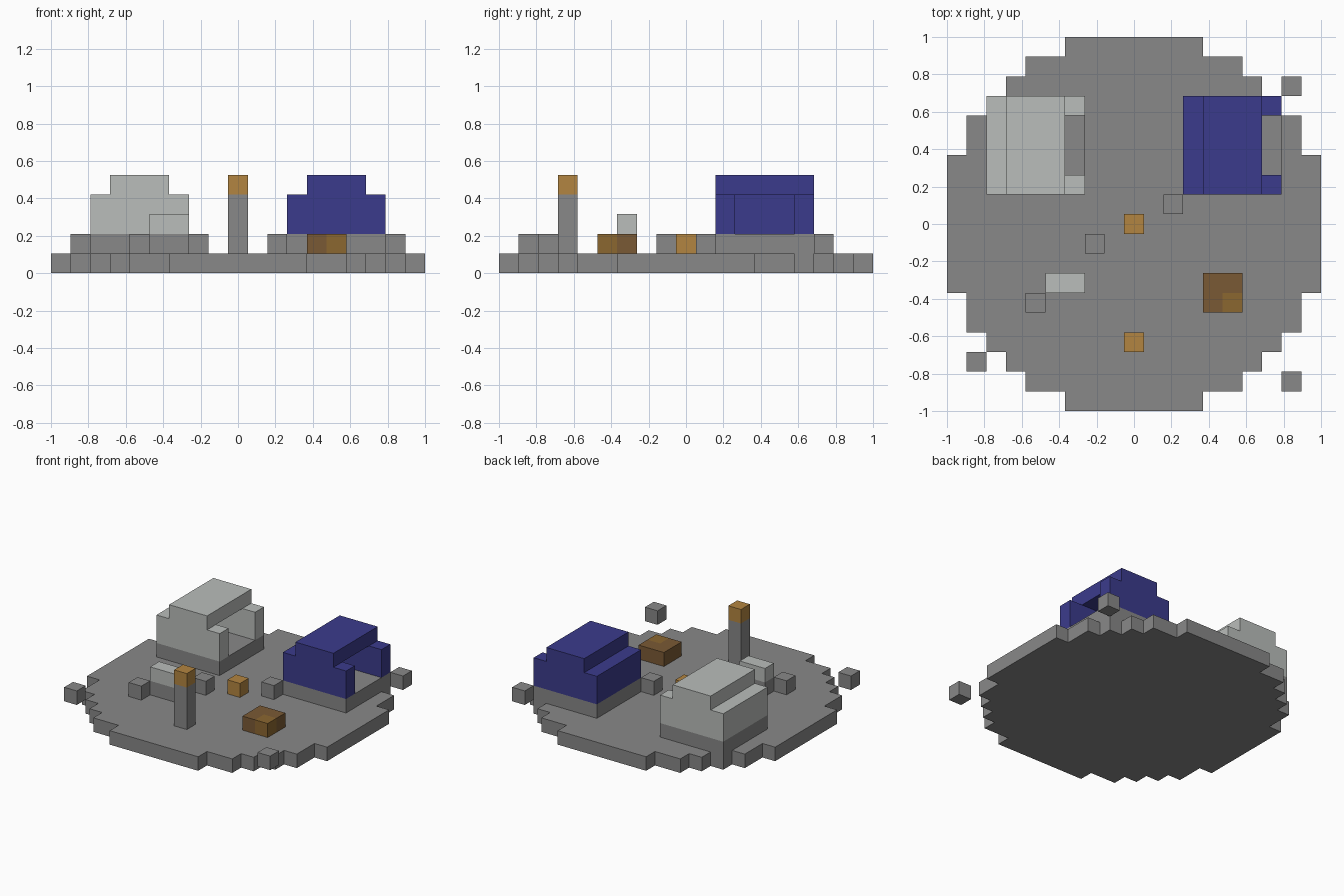
import bpy
import bmesh
from mathutils import Matrix, Vector

cube = bpy.data.objects.get("Cube")
if cube:
    bpy.data.objects.remove(cube)

U = 2 / 19          # side of one block
RADIUS = 9          # island radius in blocks


def material(name, r, g, b):
    m = bpy.data.materials.new(name)
    m.use_nodes = True
    m.diffuse_color = (r, g, b, 1)
    m.node_tree.nodes["Principled BSDF"].inputs["Base Color"].default_value = (r, g, b, 1)
    return m


STONE = material("grey stone", 0.246, 0.246, 0.246)
PLASTER = material("pale plaster", 0.49, 0.51, 0.495)
BLUE = material("deep blue", 0.044, 0.044, 0.262)
GOLD = material("gold", 0.45, 0.235, 0.052)
WOOD = material("dark wood", 0.195, 0.102, 0.035)
WOOD_LIGHT = material("medium wood", 0.26, 0.135, 0.03)


def finish(name, bm, mat):
    mesh = bpy.data.meshes.new(name)
    bmesh.ops.recalc_face_normals(bm, faces=bm.faces)
    bm.to_mesh(mesh)
    bm.free()
    mesh.materials.append(mat)
    obj = bpy.data.objects.new(name, mesh)
    bpy.context.collection.objects.link(obj)


def blocks(name, mat, *boxes):
    """Boxes given as inclusive block ranges: first corner, last corner."""
    bm = bmesh.new()
    for first, last in boxes:
        a, b = Vector(first), Vector(last)
        size = (b - a + Vector((1, 1, 1))) * U
        centre = ((a + b) / 2 + Vector((0, 0, 0.5))) * U
        bmesh.ops.create_cube(bm, size=1, matrix=Matrix.LocRotScale(centre, None, size))
    finish(name, bm, mat)


# Round stepped island: block-circle outline, extruded one block
right_edge = []
for row in range(-RADIUS, RADIUS + 1):
    half = max(c for c in range(RADIUS + 1) if c * c + row * row <= RADIUS * (RADIUS + 1)) + 0.5
    right_edge += [(half, row - 0.5), (half, row + 0.5)]
outline = right_edge + [(-x, y) for x, y in reversed(right_edge)]
outline = list(dict.fromkeys(outline))
bm = bmesh.new()
base = bm.faces.new([bm.verts.new((x * U, y * U, 0)) for x, y in outline])
top = bmesh.ops.extrude_face_region(bm, geom=[base], use_keep_orig=True)["geom"]
bmesh.ops.translate(bm, vec=(0, 0, U), verts=[v for v in top if isinstance(v, bmesh.types.BMVert)])
finish("island", bm, STONE)


# Hollow huts, open on the +x side
def hut(name, x, y, mat):
    blocks(name + "_floor", STONE, ((x - 2, y - 2, 1), (x + 2, y + 2, 1)))
    blocks(name + "_walls", mat,
           ((x - 2, y - 1, 2), (x - 2, y + 1, 3)),
           ((x - 2, y - 2, 2), (x + 2, y - 2, 3)),
           ((x - 2, y + 2, 2), (x + 2, y + 2, 3)))
    blocks(name + "_roof", mat, ((x - 1, y - 2, 4), (x + 1, y + 2, 4)))


hut("pale_hut", -5, 4, PLASTER)
hut("blue_hut", 5, 4, BLUE)

# Lamp post
blocks("lamp_post", STONE, ((0, -6, 1), (0, -6, 3)))
blocks("lamp", GOLD, ((0, -6, 4), (0, -6, 4)))

# Centre block
blocks("gold_block", GOLD, ((0, 0, 1), (0, 0, 1)))

# Low wall
blocks("low_wall_base", STONE, ((-4, -3, 1), (-3, -3, 1)))
blocks("low_wall_top", PLASTER, ((-4, -3, 2), (-3, -3, 2)))

# Wooden crate with one paler corner
blocks("crate", WOOD, ((4, -4, 1), (4, -3, 1)), ((5, -3, 1), (5, -3, 1)))
blocks("crate_corner", WOOD_LIGHT, ((5, -4, 1), (5, -4, 1)))

# Loose stones on the island and floating round its rim
for i, (x, y) in enumerate([(2, 1), (-2, -1), (-5, -4), (8, 7), (-8, -7), (8, -8)]):
    blocks(f"stone_{i + 1}", STONE, ((x, y, 1), (x, y, 1)))
